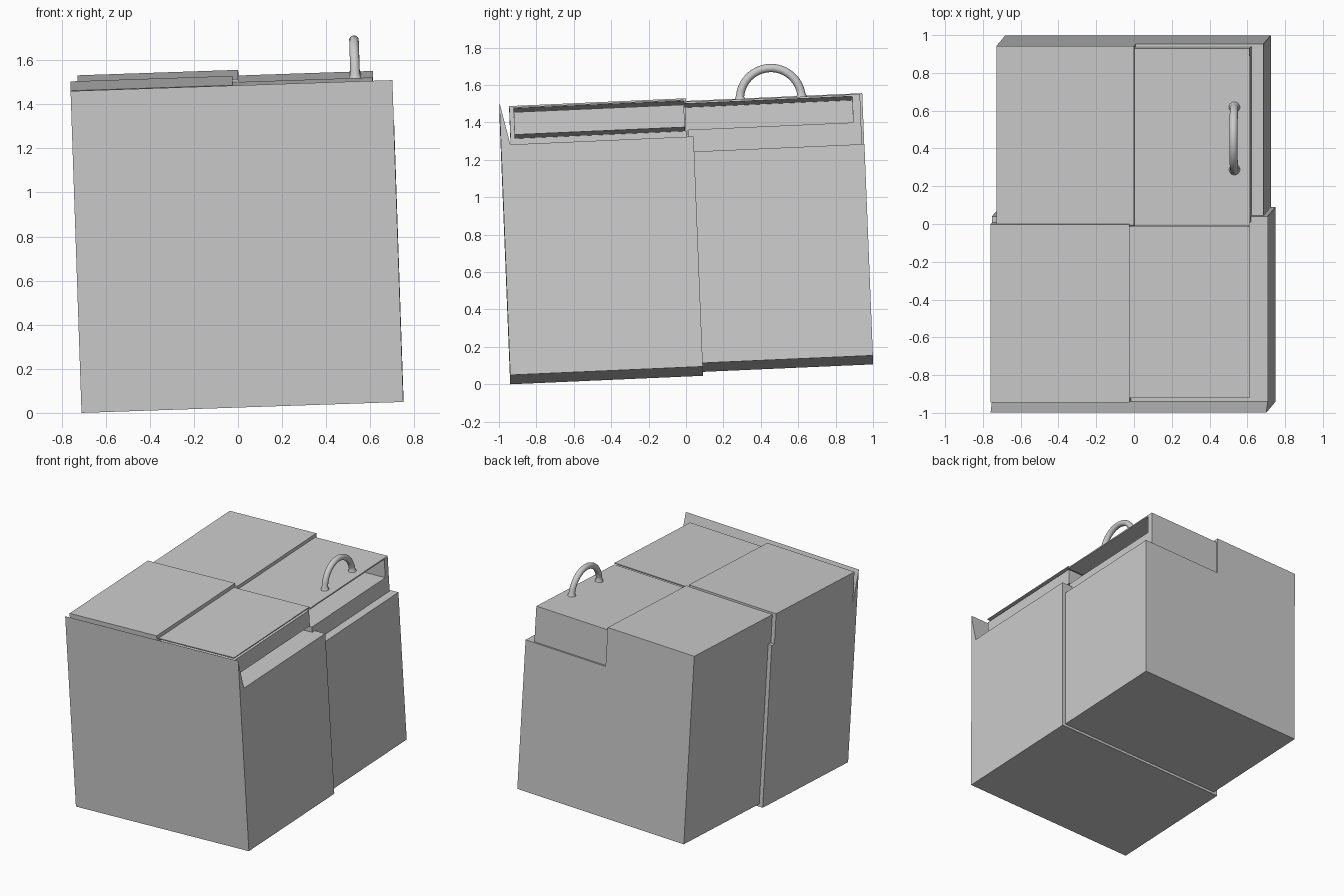
import bpy, bmesh, math
from mathutils import Matrix, Vector

if "Cube" in bpy.data.objects:
    bpy.data.objects.remove(bpy.data.objects["Cube"])

# One plain grey for everything
grey = bpy.data.materials.new("plain grey")
grey.use_nodes = True
GREY = (0.6, 0.6, 0.6, 1)
grey.diffuse_color = GREY
grey.node_tree.nodes["Principled BSDF"].inputs["Base Color"].default_value = GREY

# The whole crate leans slightly sideways and forwards
LEAN = Matrix(((1, 0, -0.034, 0),
               (0, 1, -0.04, 0),
               (0.034, 0.044, 1, 0.0656),
               (0, 0, 0, 1)))


def finish(name, bm):
    bmesh.ops.transform(bm, matrix=LEAN, verts=bm.verts)
    bmesh.ops.recalc_face_normals(bm, faces=bm.faces)
    mesh = bpy.data.meshes.new(name)
    bm.to_mesh(mesh)
    bm.free()
    mesh.materials.append(grey)
    obj = bpy.data.objects.new(name, mesh)
    bpy.context.collection.objects.link(obj)
    return obj


def box(name, x, y, z):
    bm = bmesh.new()
    bmesh.ops.create_cube(bm, size=1)
    for v in bm.verts:
        v.co = [r[0] if c < 0 else r[1] for c, r in zip(v.co, (x, y, z))]
    return finish(name, bm)


# Lower blocks, front one slightly larger and offset
FRONT, BACK = 1.23, 1.15
box("front_block", (-0.71, 0.75), (-0.94, 0.09), (0, FRONT))
box("back_block", (-0.68, 0.725), (0.09, 1.0), (0.02, BACK))

# Raised halves on the right-hand side of the model
box("front_raised_half", (-0.71, 0.025), (-0.887, 0.057), (FRONT, 1.46))
box("back_raised_half", (-0.68, 0.05), (0.05, 1.0), (BACK, 1.445))

# Sharp lip along the front wall
bm = bmesh.new()
tri = [bm.verts.new((-0.71, y, z)) for y, z in
       ((-0.94, FRONT), (-0.94, 1.46), (-0.89, FRONT))]
face = bm.faces.new(tri)
ext = bmesh.ops.extrude_face_region(bm, geom=[face])
bmesh.ops.translate(bm, vec=(1.46, 0, 0),
                    verts=[g for g in ext["geom"] if isinstance(g, bmesh.types.BMVert)])
finish("front_lip", bm)

# Front lid: tray with narrow slots above and below
box("front_tray", (0.025, 0.655), (-0.865, 0.045), (1.285, 1.405))
box("front_lid", (0.025, 0.66), (-0.865, 0.045), (1.425, 1.432))

# Back lid: open shelf under a thin cover
box("back_shelf_base", (0.05, 0.66), (0.06, 0.987), (BACK, 1.27))
box("back_shelf_rear", (0.05, 0.66), (0.945, 0.987), (1.27, 1.412))
box("back_lid", (0.03, 0.66), (0.045, 0.987), (1.41, 1.42))

# Arched handle, flared at both feet
bm = bmesh.new()
STEPS, SIDES, ARCH = 24, 14, 0.165
rings = []
for i in range(STEPS + 1):
    a = math.pi * i / STEPS
    out = Vector((0, math.cos(a), math.sin(a)))
    thick = 0.03 if i in (0, STEPS) else 0.022
    centre = Vector((0.58, 0.51, 1.418)) + out * ARCH
    rings.append([bm.verts.new(centre + thick * (out * math.cos(t) + Vector((math.sin(t), 0, 0))))
                  for t in (2 * math.pi * k / SIDES for k in range(SIDES))])
for lower, upper in zip(rings, rings[1:]):
    for k in range(SIDES):
        n = (k + 1) % SIDES
        bm.faces.new((lower[k], lower[n], upper[n], upper[k]))
for ring in (rings[0], rings[-1]):
    bm.faces.new(ring)
handle = finish("handle", bm)
for p in handle.data.polygons:
    p.use_smooth = len(p.vertices) == 4
